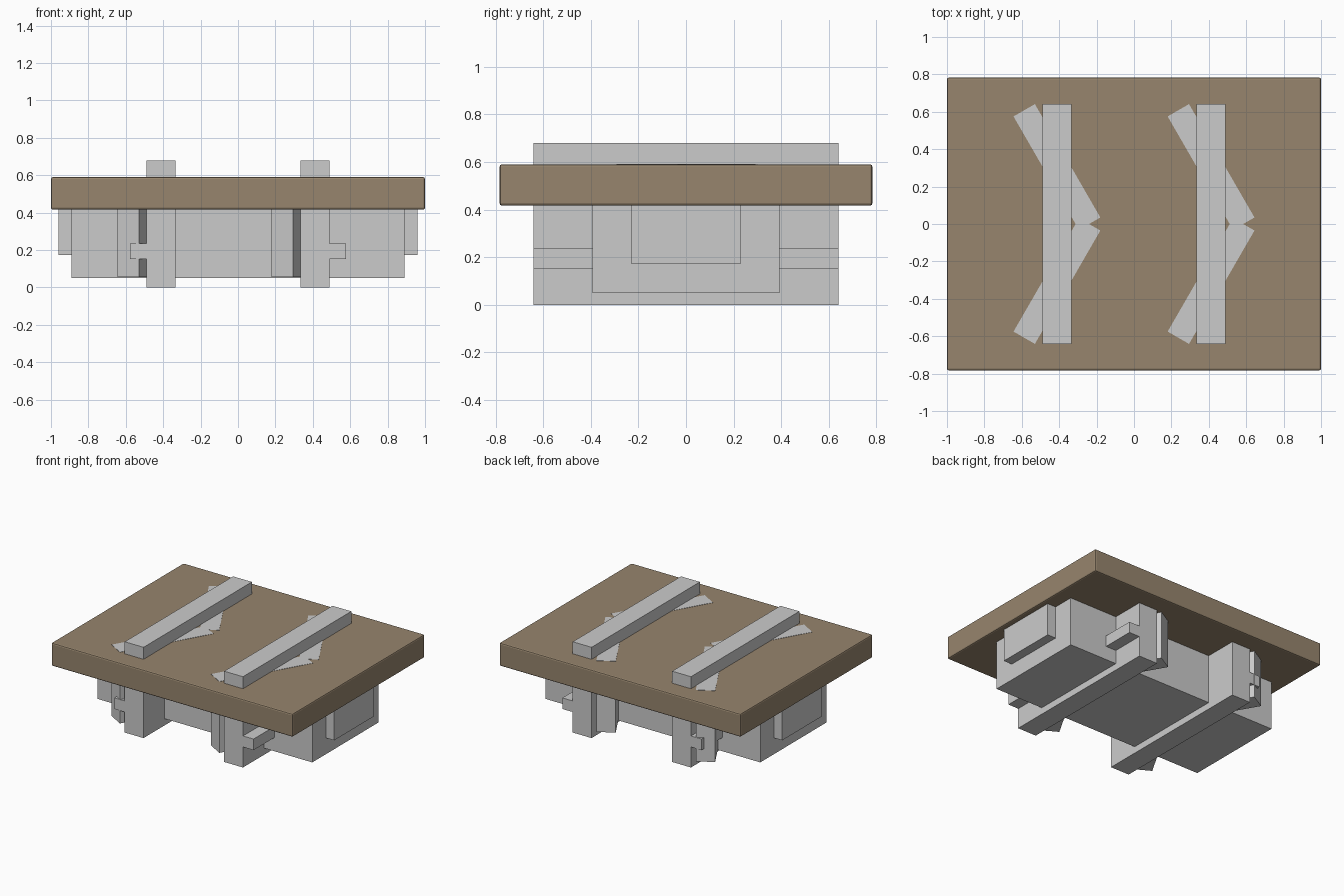
import bpy
from math import radians

if "Cube" in bpy.data.objects:
    bpy.data.objects.remove(bpy.data.objects["Cube"])


def box(name, lo, hi, rot=0.0, bevel=0.0):
    """Box between two corners, optionally turned about its own vertical axis."""
    mid = [(a + b) / 2 for a, b in zip(lo, hi)]
    bpy.ops.mesh.primitive_cube_add(size=1, location=mid)
    ob = bpy.context.object
    ob.name = name
    ob.scale = [b - a for a, b in zip(lo, hi)]
    bpy.ops.object.transform_apply(location=False, rotation=False, scale=True)
    ob.rotation_euler.z = radians(rot)
    if bevel:
        mod = ob.modifiers.new("edge_bevel", "BEVEL")
        mod.width = bevel
        mod.segments = 2
    return ob


# wooden top slab
slab = box("top_slab", (-1, -0.783, 0.417), (1, 0.783, 0.59), bevel=0.01)
wood = bpy.data.materials.new("wood")
wood.diffuse_color = (0.31, 0.235, 0.155, 1)
wood.use_nodes = True
wood.node_tree.nodes["Principled BSDF"].inputs["Base Color"].default_value = wood.diffuse_color
slab.data.materials.append(wood)

# central body under the slab
box("body", (-0.89, -0.392, 0.05), (0.89, 0.392, 0.43))

# plates on both ends of the body
for side, s in (("left", -1), ("right", 1)):
    box(f"end_plate_{side}", (s * 0.925 - 0.035, -0.232, 0.173),
        (s * 0.925 + 0.035, 0.232, 0.43))

for side, s in (("left", -1), ("right", 1)):
    x = s * 0.412
    # cross beam passing through the slab
    box(f"cross_beam_{side}", (x - 0.078, -0.641, 0), (x + 0.078, 0.641, 0.68))
    # narrow rail on the outer side of the beam
    a, b = sorted((s * 0.336, s * 0.577))
    box(f"side_rail_{side}", (a, -0.64, 0.153), (b, 0.64, 0.236))
    # pair of diagonal braces forming an arrow
    for end, t in (("front", -1), ("back", 1)):
        y = t * 0.305
        box(f"brace_{side}_{end}", (x - 0.35, y - 0.066, 0.057),
            (x + 0.35, y + 0.066, 0.592), rot=-60 * t)
